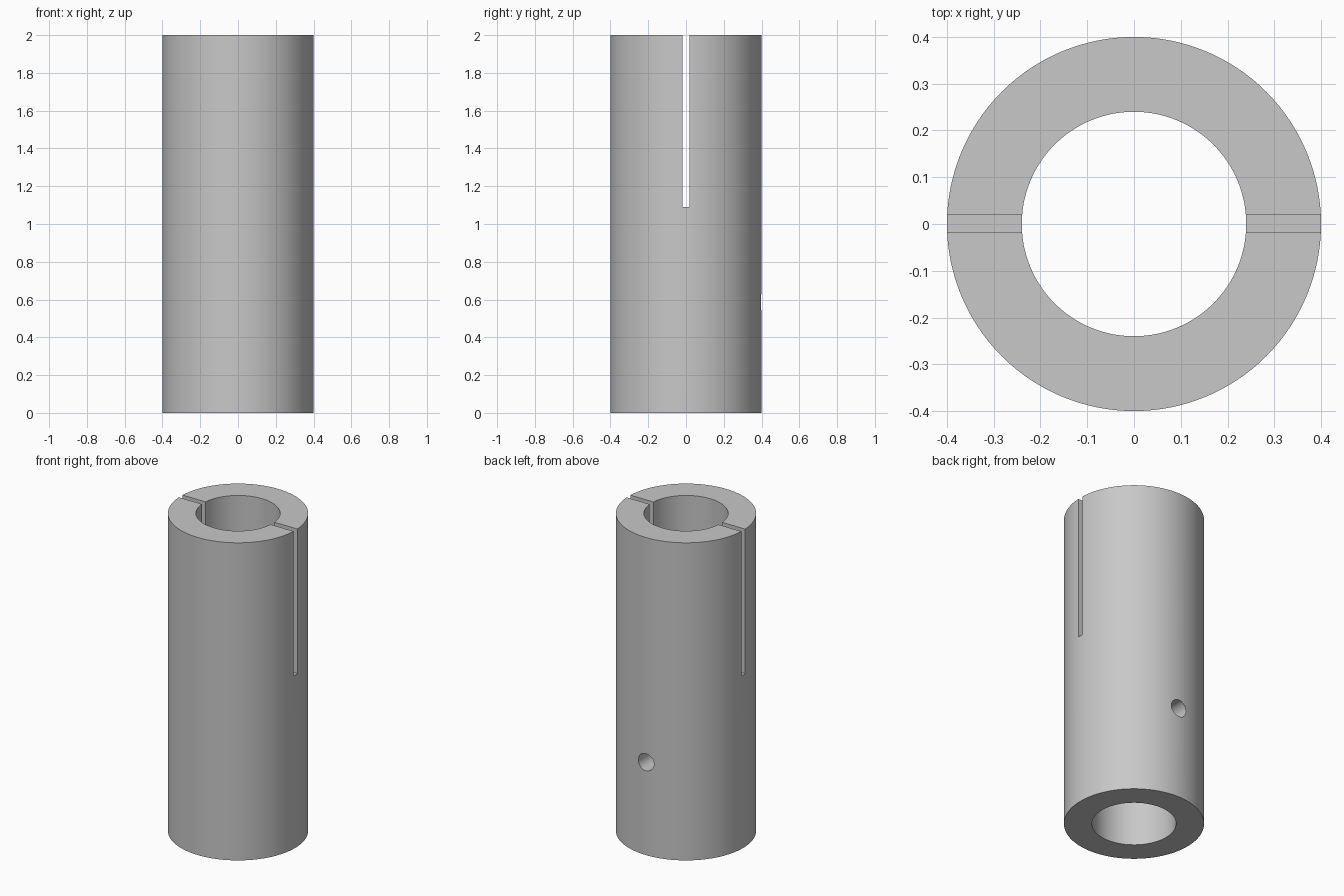
import bpy, bmesh, math
from mathutils import Matrix

HEIGHT, OUTER, BORE = 2.0, 0.4, 0.24
SLOT_WIDTH, SLOT_FLOOR = 0.037, 1.09
HOLE_RADIUS, HOLE_Z = 0.054, 0.585

default = bpy.data.objects.get("Cube")
if default:
    bpy.data.objects.remove(default, do_unlink=True)

grey = bpy.data.materials.new("plain grey")
grey.use_nodes = True
grey.diffuse_color = (0.58, 0.58, 0.58, 1)
grey.node_tree.nodes["Principled BSDF"].inputs["Base Color"].default_value = grey.diffuse_color


def make_object(name, bm):
    bmesh.ops.recalc_face_normals(bm, faces=bm.faces)
    mesh = bpy.data.meshes.new(name)
    bm.to_mesh(mesh)
    bm.free()
    mesh.materials.append(grey)
    obj = bpy.data.objects.new(name, mesh)
    bpy.context.collection.objects.link(obj)
    return obj


def activate(obj):
    bpy.ops.object.select_all(action="DESELECT")
    obj.select_set(True)
    bpy.context.view_layer.objects.active = obj


def cut(target, cutter):
    cutter.hide_render = True
    mod = target.modifiers.new(cutter.name, "BOOLEAN")
    mod.operation, mod.solver, mod.object = "DIFFERENCE", "EXACT", cutter
    activate(target)
    bpy.ops.object.modifier_apply(modifier=mod.name)
    bpy.data.objects.remove(cutter, do_unlink=True)


# Thick-walled tube: a rectangular wall section spun about z
bm = bmesh.new()
section = [(BORE, 0), (OUTER, 0), (OUTER, HEIGHT), (BORE, HEIGHT)]
verts = [bm.verts.new((r, 0, z)) for r, z in section]
edges = [bm.edges.new((verts[i], verts[(i + 1) % 4])) for i in range(4)]
bmesh.ops.spin(bm, geom=verts + edges, axis=(0, 0, 1), cent=(0, 0, 0),
               angle=math.tau, steps=128, use_merge=True)
bmesh.ops.remove_doubles(bm, verts=bm.verts, dist=1e-5)
sleeve = make_object("slotted_sleeve", bm)

# Narrow slot across both side walls, open at the top
bm = bmesh.new()
top = HEIGHT + 0.1
bmesh.ops.create_cube(bm, size=1, matrix=Matrix.Translation((0, 0.001, (top + SLOT_FLOOR) / 2))
                      @ Matrix.Diagonal((1, SLOT_WIDTH, top - SLOT_FLOOR, 1)))
cut(sleeve, make_object("slot_cutter", bm))

# Round cross hole through the back wall only
bm = bmesh.new()
bmesh.ops.create_cone(bm, cap_ends=True, segments=48, radius1=HOLE_RADIUS, radius2=HOLE_RADIUS,
                      depth=0.4, matrix=Matrix.Translation((0, 0.3, HOLE_Z))
                      @ Matrix.Rotation(math.pi / 2, 4, "X"))
cut(sleeve, make_object("hole_cutter", bm))

# Smooth curved walls with crisp rims
activate(sleeve)
bpy.ops.object.shade_smooth_by_angle(angle=math.radians(30))
